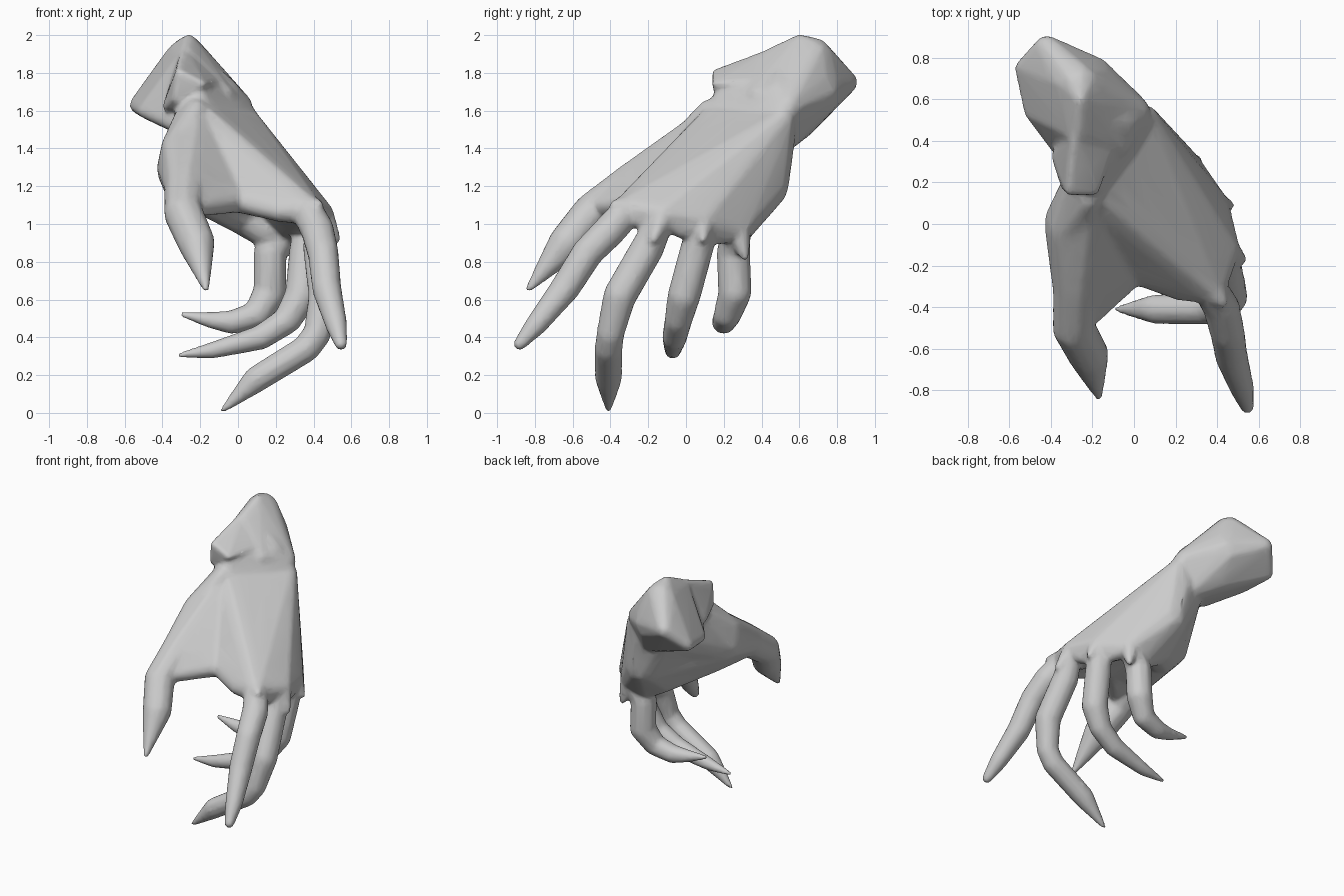
import bpy, bmesh

skin = bpy.data.materials.new("grey skin")
skin.diffuse_color = (0.6, 0.6, 0.6, 1)


def add_hull(target, balls):
    """Convex hull round a group of balls (x, y, z, radius)."""
    part = bmesh.new()
    for x, y, z, r in balls:
        made = bmesh.ops.create_icosphere(part, subdivisions=2, radius=r)
        bmesh.ops.translate(part, verts=made["verts"], vec=(x, y, z))
    res = bmesh.ops.convex_hull(part, input=part.verts[:])
    junk = {v for v in res["geom_interior"] if isinstance(v, bmesh.types.BMVert)}
    bmesh.ops.delete(part, geom=list(junk), context="VERTS")
    tmp = bpy.data.meshes.new("hull")
    part.to_mesh(tmp)
    part.free()
    target.from_mesh(tmp)
    bpy.data.meshes.remove(tmp)


def chain(target, balls):
    """Tapered limb: one hull per pair of neighbouring joints."""
    for a, b in zip(balls, balls[1:]):
        add_hull(target, [a, b])


hand = bmesh.new()

# Wrist stump with a bulging end
add_hull(hand, [
    (-0.26, 0.60, 1.97, 0.035), (-0.27, 0.67, 1.88, 0.11), (-0.27, 0.45, 1.87, 0.06),
    (-0.42, 0.85, 1.75, 0.06), (-0.53, 0.75, 1.63, 0.045), (-0.49, 0.54, 1.60, 0.04),
    (-0.23, 0.67, 1.70, 0.15), (0.00, 0.54, 1.62, 0.08), (-0.22, 0.60, 1.55, 0.10),
    (-0.08, 0.50, 1.46, 0.09), (-0.32, 0.33, 1.53, 0.05), (-0.08, 0.38, 1.68, 0.06)])
# Torn skin flap on the thumb side of the wrist
add_hull(hand, [(-0.31, 0.16, 1.80, 0.022), (-0.19, 0.16, 1.74, 0.022),
                (-0.28, 0.45, 1.90, 0.03), (-0.12, 0.40, 1.74, 0.04),
                (-0.33, 0.18, 1.66, 0.022), (-0.37, 0.33, 1.62, 0.03)])

# Knuckles, from index to little finger
knuckles = [(0.36, -0.30, 1.08, 0.085), (0.44, -0.12, 1.05, 0.07),
            (0.39, 0.09, 1.02, 0.07), (0.26, 0.27, 0.98, 0.075)]
wrist_root = [(-0.22, 0.20, 1.55, 0.12), (-0.08, 0.40, 1.48, 0.15)]
heel = (0.05, 0.42, 1.20, 0.125)
heel_back = (0.02, 0.48, 1.38, 0.09)
outer_edge = (0.05, 0.51, 1.55, 0.065)

# Wrist running smoothly into the back of the hand
add_hull(hand, wrist_root + [outer_edge, heel_back, (-0.21, 0.20, 1.68, 0.05),
                             (-0.25, 0.50, 1.82, 0.10), (-0.08, 0.50, 1.68, 0.10)])
# Back of hand
add_hull(hand, wrist_root + [heel, heel_back, outer_edge] + knuckles)

# Ball of the thumb, palm, and the web to the index finger
ball = (-0.30, 0.00, 1.30, 0.135)
ball_top = (-0.31, -0.02, 1.39, 0.105)
thenar = (-0.21, 0.02, 1.18, 0.115)
palm = (0.03, 0.25, 1.05, 0.11)
thumb_root = (-0.28, -0.30, 1.20, 0.115)
web = (0.0, -0.22, 1.13, 0.07)
add_hull(hand, wrist_root + [ball, ball_top, thenar, (-0.22, 0.12, 1.60, 0.06)])
add_hull(hand, [ball, ball_top, thumb_root, wrist_root[0]])
add_hull(hand, [ball, thenar, thumb_root, wrist_root[0], web, heel])
add_hull(hand, [wrist_root[0], heel, web, knuckles[0], knuckles[1]])
add_hull(hand, [thumb_root, web, (-0.20, -0.42, 1.10, 0.06)])
add_hull(hand, [knuckles[0], web, (0.22, -0.31, 1.07, 0.06)])
add_hull(hand, [heel, palm, thenar, wrist_root[1]])
add_hull(hand, [heel, palm, knuckles[3], (0.15, 0.25, 0.97, 0.10), wrist_root[1]])

# Skin between the knuckles
for k, gap in zip(range(3), [(0.42, -0.21, 1.01), (0.42, -0.02, 0.97),
                             (0.33, 0.17, 0.94)]):
    add_hull(hand, [knuckles[k], knuckles[k + 1], (*gap, 0.05)])

# Skin flaps overhanging the finger roots
for k, tip in zip(knuckles, [(0.43, -0.38, 1.10), (0.52, -0.17, 0.92),
                             (0.46, 0.09, 0.92), (0.30, 0.31, 0.83)]):
    add_hull(hand, [k, (*tip, 0.025)])

# Fingers and thumb, each tapering to a pointed nail
digits = {
    "thumb": [thumb_root, (-0.29, -0.50, 1.06, 0.105),
              (-0.22, -0.63, 0.90, 0.10), (-0.17, -0.83, 0.66, 0.02)],
    "index": [knuckles[0], (0.42, -0.40, 0.97, 0.09), (0.45, -0.52, 0.85, 0.085),
              (0.47, -0.64, 0.66, 0.08), (0.52, -0.79, 0.47, 0.06),
              (0.545, -0.88, 0.365, 0.035)],
    "middle": [knuckles[1], (0.43, -0.20, 0.88, 0.09), (0.46, -0.35, 0.62, 0.09),
               (0.42, -0.40, 0.42, 0.075), (0.36, -0.41, 0.34, 0.075),
               (0.10, -0.41, 0.18, 0.072), (-0.08, -0.41, 0.015, 0.016)],
    "ring": [knuckles[2], (0.36, 0.06, 0.88, 0.09), (0.335, -0.01, 0.62, 0.09),
             (0.26, -0.04, 0.49, 0.075), (0.12, -0.06, 0.40, 0.068),
             (-0.14, -0.07, 0.33, 0.045), (-0.31, -0.07, 0.305, 0.015)],
    "little": [knuckles[3], (0.17, 0.25, 0.85, 0.09), (0.17, 0.26, 0.64, 0.09),
               (0.10, 0.22, 0.52, 0.075), (-0.03, 0.20, 0.48, 0.065),
               (-0.14, 0.19, 0.49, 0.045), (-0.295, 0.19, 0.52, 0.015)],
}
for balls in digits.values():
    chain(hand, balls)

mesh = bpy.data.meshes.new("hand")
hand.to_mesh(mesh)
hand.free()
obj = bpy.data.objects.new("hand", mesh)
bpy.context.collection.objects.link(obj)
mesh.materials.append(skin)

# Fuse the pieces into one soft, low-detail skin
fuse = obj.modifiers.new("fuse", "REMESH")
fuse.mode = "VOXEL"
fuse.voxel_size = 0.013
fuse.use_smooth_shade = True
soften = obj.modifiers.new("soften", "SMOOTH")
soften.factor = 0.5
soften.iterations = 8
simplify = obj.modifiers.new("simplify", "DECIMATE")
simplify.ratio = 0.15
